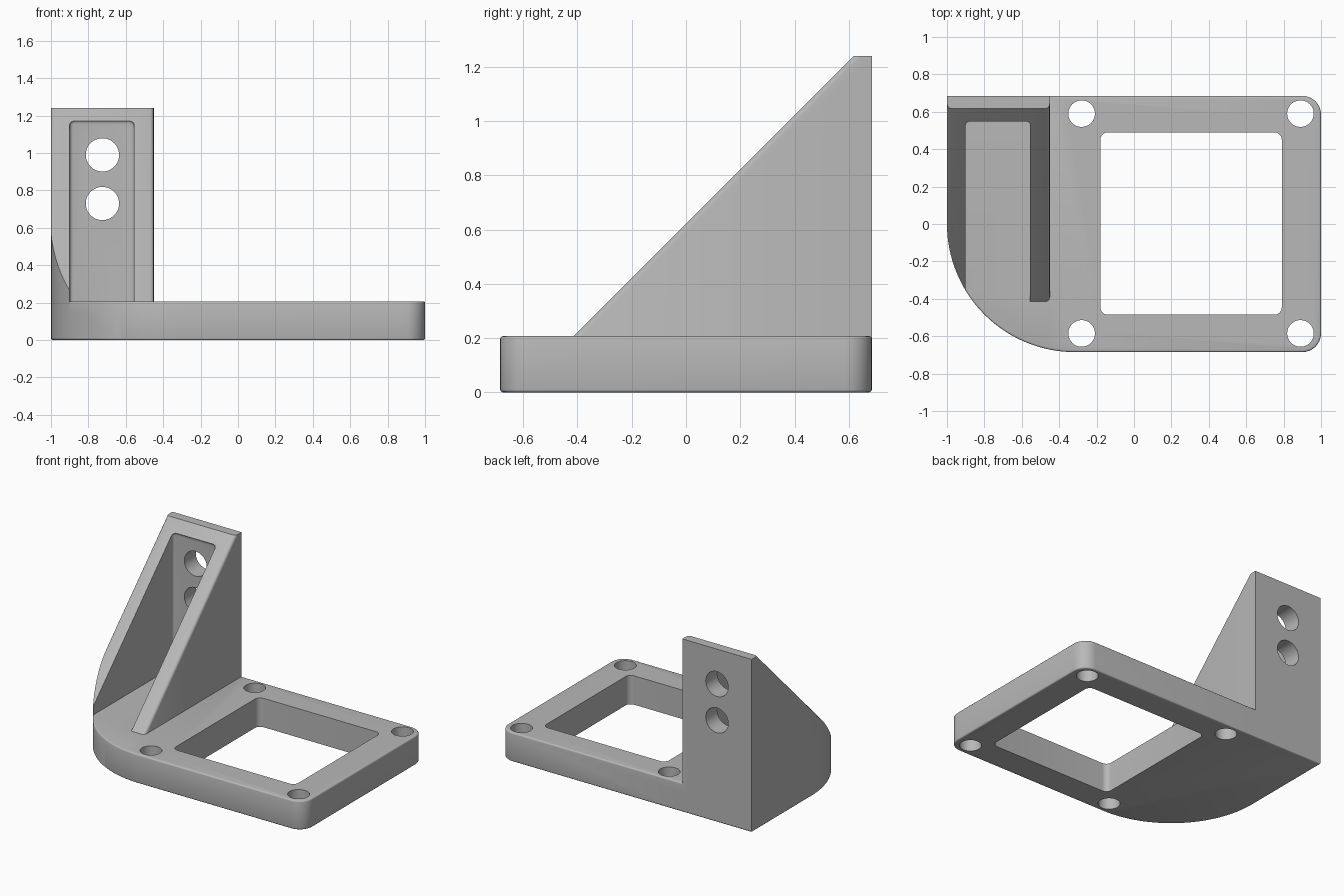
import bpy, bmesh, math
from mathutils import Vector

if "Cube" in bpy.data.objects:
    bpy.data.objects.remove(bpy.data.objects["Cube"], do_unlink=True)

grey = bpy.data.materials.new("plain_grey")
grey.use_nodes = True
colour = (0.48, 0.48, 0.48, 1)
grey.diffuse_color = colour
grey.node_tree.nodes["Principled BSDF"].inputs["Base Color"].default_value = colour

BASE_TOP, HALF_Y, BIG_R = 0.207, 0.685, 0.685
# Maps from (profile u, profile v, depth) to model axes
AXES = {"Z": lambda u, v, d: (u, v, d),
        "Y": lambda u, v, d: (u, d, v),
        "X": lambda u, v, d: (d, u, v)}


def arc(cx, cy, r, start, sweep, steps):
    return [(cx + r * math.cos(math.radians(start + sweep * i / steps)),
             cy + r * math.sin(math.radians(start + sweep * i / steps)))
            for i in range(steps + 1)]


def rounded_rect(x0, x1, y0, y1, radii):
    """Outline, counter-clockwise from the low corner; one radius per corner."""
    pts = []
    corners = [(x0, y0, 1, 1), (x1, y0, -1, 1), (x1, y1, -1, -1), (x0, y1, 1, -1)]
    for i, ((x, y, sx, sy), r) in enumerate(zip(corners, radii)):
        if r:
            pts += arc(x + sx * r, y + sy * r, r, 180 + 90 * i, 90, 32 if r > 0.3 else 8)
        else:
            pts.append((x, y))
    return pts


def prism(name, outline, lo, hi, axis="Z", bevel=0, choose=None):
    """Extrude an outline along an axis, rounding the chosen edges."""
    place = AXES[axis]
    bm = bmesh.new()
    ends = [[bm.verts.new(place(u, v, d)) for u, v in outline] for d in (lo, hi)]
    bm.faces.new(ends[0])
    bm.faces.new(ends[1])
    n = len(outline)
    for i in range(n):
        j = (i + 1) % n
        bm.faces.new((ends[0][i], ends[0][j], ends[1][j], ends[1][i]))
    bmesh.ops.recalc_face_normals(bm, faces=bm.faces)
    if bevel:
        edges = [e for e in bm.edges if choose(e)]
        bmesh.ops.bevel(bm, geom=edges, offset=bevel, segments=3, profile=0.5,
                        affect="EDGES", clamp_overlap=True)
    mesh = bpy.data.meshes.new(name)
    bm.to_mesh(mesh)
    bm.free()
    obj = bpy.data.objects.new(name, mesh)
    obj.data.materials.append(grey)
    bpy.context.collection.objects.link(obj)
    return obj


def combine(obj, other, operation):
    """Apply a boolean and discard the second shape."""
    mod = obj.modifiers.new("boolean", "BOOLEAN")
    mod.operation, mod.solver, mod.object = operation, "EXACT", other
    bpy.context.view_layer.update()
    result = obj.evaluated_get(bpy.context.evaluated_depsgraph_get())
    mesh = bpy.data.meshes.new_from_object(result)
    obj.modifiers.clear()
    obj.data = mesh
    bpy.data.objects.remove(other, do_unlink=True)


def drill(obj, x, v, r, lo, hi, axis):
    combine(obj, prism("hole_cutter", arc(x, v, r, 0, 360, 48)[:-1], lo, hi, axis),
            "DIFFERENCE")


# Base plate with one large rounded corner and softened rims
base = prism("mounting_bracket", rounded_rect(-1, 1, -HALF_Y, HALF_Y, (BIG_R, 0.1, 0.1, 0)),
             0, BASE_TOP, "Z", 0.01,
             lambda e: abs(e.verts[0].co.z - e.verts[1].co.z) < 1e-5)

# Upright wedge, rounded along both sloping edges
floor = 0.012
wedge_profile = [(-0.415 - BASE_TOP + floor, floor), (HALF_Y, floor),
                 (HALF_Y, 1.24), (0.618, 1.24)]


def is_slope(e):
    d = e.verts[1].co - e.verts[0].co
    return abs(d.y) > 0.2 and abs(d.z) > 0.2


wedge = prism("upright", wedge_profile, -1, -0.45, "X", 0.02, is_slope)

# Trim the wedge to the large rounded corner
corner = arc(-1 + BIG_R, -HALF_Y + BIG_R, BIG_R, 180, 90, 32)
corner += [(-1 + BIG_R, -1.2), (-1.3, -1.2), (-1.3, 0)]
combine(wedge, prism("corner_cutter", corner, -0.2, 1.5), "DIFFERENCE")

# Pocket between the two side walls
pocket = prism("pocket_cutter", rounded_rect(-0.9, -0.555, 0.15, 1.177, (0, 0, 0.03, 0.03)),
               -1, 0.555, "Y", 0.018,
               lambda e: all(v.co.y > 0.5 and v.co.z > 1.1 for v in e.verts)
               or all(v.co.y > 0.5 for v in e.verts) and abs(e.verts[0].co.x - e.verts[1].co.x) < 1e-4)
combine(wedge, pocket, "DIFFERENCE")
for z in (0.99, 0.73):
    drill(wedge, -0.725, z, 0.089, 0.3, 0.9, "Y")

# Base window and four bolt holes
window = prism("window_cutter", rounded_rect(-0.18, 0.79, -0.485, 0.49, [0.04] * 4), -0.2, 0.5)
combine(base, window, "DIFFERENCE")
for x in (-0.28, 0.89):
    for y in (-0.585, 0.59):
        drill(base, x, y, 0.071, -0.2, 0.5, "Z")

combine(base, wedge, "UNION")

# Smooth shading with sharp edges kept
bpy.ops.object.select_all(action="DESELECT")
base.select_set(True)
bpy.context.view_layer.objects.active = base
bpy.ops.object.shade_smooth_by_angle(angle=math.radians(35))
